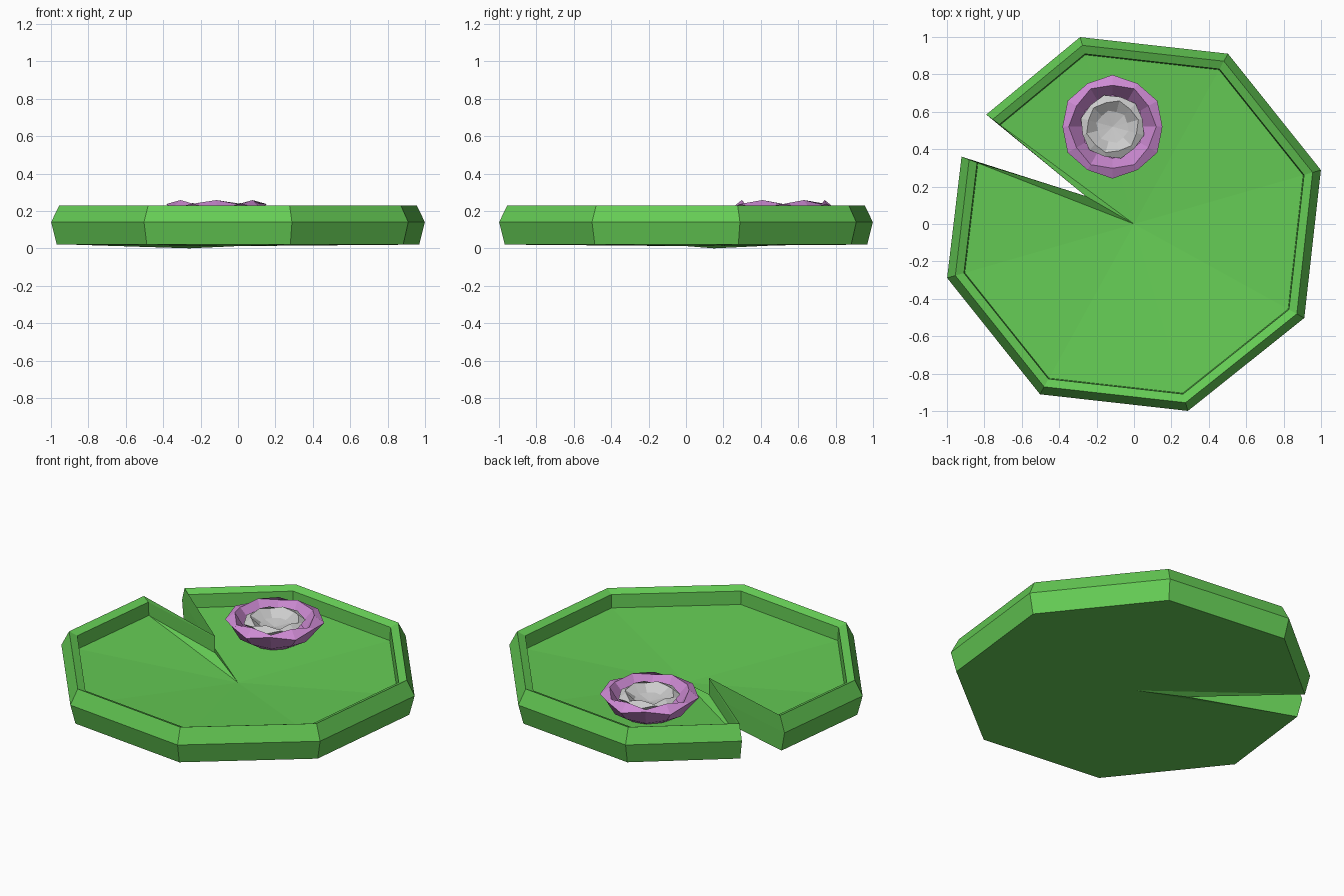
import bpy, bmesh
from math import sin, cos, pi, radians

if "Cube" in bpy.data.objects:
    bpy.data.objects.remove(bpy.data.objects["Cube"])


def material(name, rgb):
    m = bpy.data.materials.new(name)
    m.diffuse_color = (*rgb, 1)
    m.use_nodes = True
    m.node_tree.nodes["Principled BSDF"].inputs["Base Color"].default_value = m.diffuse_color
    return m


def skin(name, rings, start, end, mat=None):
    """Join matching rings of points, and close both ends with a fan to a point."""
    bm = bmesh.new()
    loops = [[bm.verts.new(p) for p in ring] for ring in rings]
    n = len(loops[0])
    for a, b in zip(loops, loops[1:]):
        for i in range(n):
            j = (i + 1) % n
            bm.faces.new((a[i], a[j], b[j], b[i]))
    for loop, tip in ((loops[0], start), (loops[-1], end)):
        c = bm.verts.new(tip)
        for i in range(n):
            bm.faces.new((loop[i], loop[(i + 1) % n], c))
    bmesh.ops.recalc_face_normals(bm, faces=bm.faces)
    me = bpy.data.meshes.new(name)
    bm.to_mesh(me)
    bm.free()
    if mat:
        me.materials.append(mat)
    ob = bpy.data.objects.new(name, me)
    bpy.context.collection.objects.link(ob)
    return ob


green = material("leaf_green", (0.13, 0.60, 0.09))
pink = material("petal_pink", (0.62, 0.26, 0.66))

# Leaf: octagon outline with a notch replacing one corner
R = 1.04
corners = [(R * cos(radians(196.1 + 45 * k)), R * sin(radians(196.1 + 45 * k)))
           for k in range(7)]
outline = corners + [(-0.79, 0.585), None, (-0.922, 0.36)]
tip = (-0.26, 0.15)


def leaf_ring(scale, z, tip_z):
    return [(p[0] * scale, p[1] * scale, z) if p else (*tip, tip_z) for p in outline]


# bottom edge, waist, rim crest, rim inner lip, floor edge
leaf = [leaf_ring(0.97, 0.02, 0.0), leaf_ring(1.0, 0.14, 0.12),
        leaf_ring(0.956, 0.23, 0.222), leaf_ring(0.91, 0.21, 0.215),
        leaf_ring(0.905, 0.13, 0.12)]
skin("lily_leaf", leaf, (0, 0, 0.012), (0, 0, 0.065), green)

# Flower: two nested bowls with jagged rims
CX, CY = -0.115, 0.52


def bowl_ring(n, r, z, jag_r=0, jag_z=0, turn=0.0):
    pts = []
    for i in range(n):
        s = 1 if i % 2 else -1
        a = 2 * pi * (i + turn) / n
        q = r + s * jag_r
        pts.append((CX + q * cos(a), CY + q * sin(a), z + s * jag_z))
    return pts


N = 12
petals = [bowl_ring(N, 0.13, 0.095), bowl_ring(N, 0.22, 0.15, 0.008, 0.008),
          bowl_ring(N, 0.272, 0.225, 0.005, -0.012),
          bowl_ring(N, 0.228, 0.247, -0.006, 0.011),
          bowl_ring(N, 0.165, 0.165, 0.005, 0.0)]
skin("outer_petals", petals, (CX, CY, 0.085), (CX, CY, 0.15), pink)

heart = [bowl_ring(N, 0.11, 0.158, turn=0.5),
         bowl_ring(N, 0.17, 0.218, 0.005, -0.01, 0.5),
         bowl_ring(N, 0.138, 0.235, -0.005, 0.009, 0.5),
         bowl_ring(N, 0.085, 0.195, 0.004, 0.0, 0.5)]
skin("inner_petals", heart, (CX, CY, 0.155), (CX, CY, 0.178))
